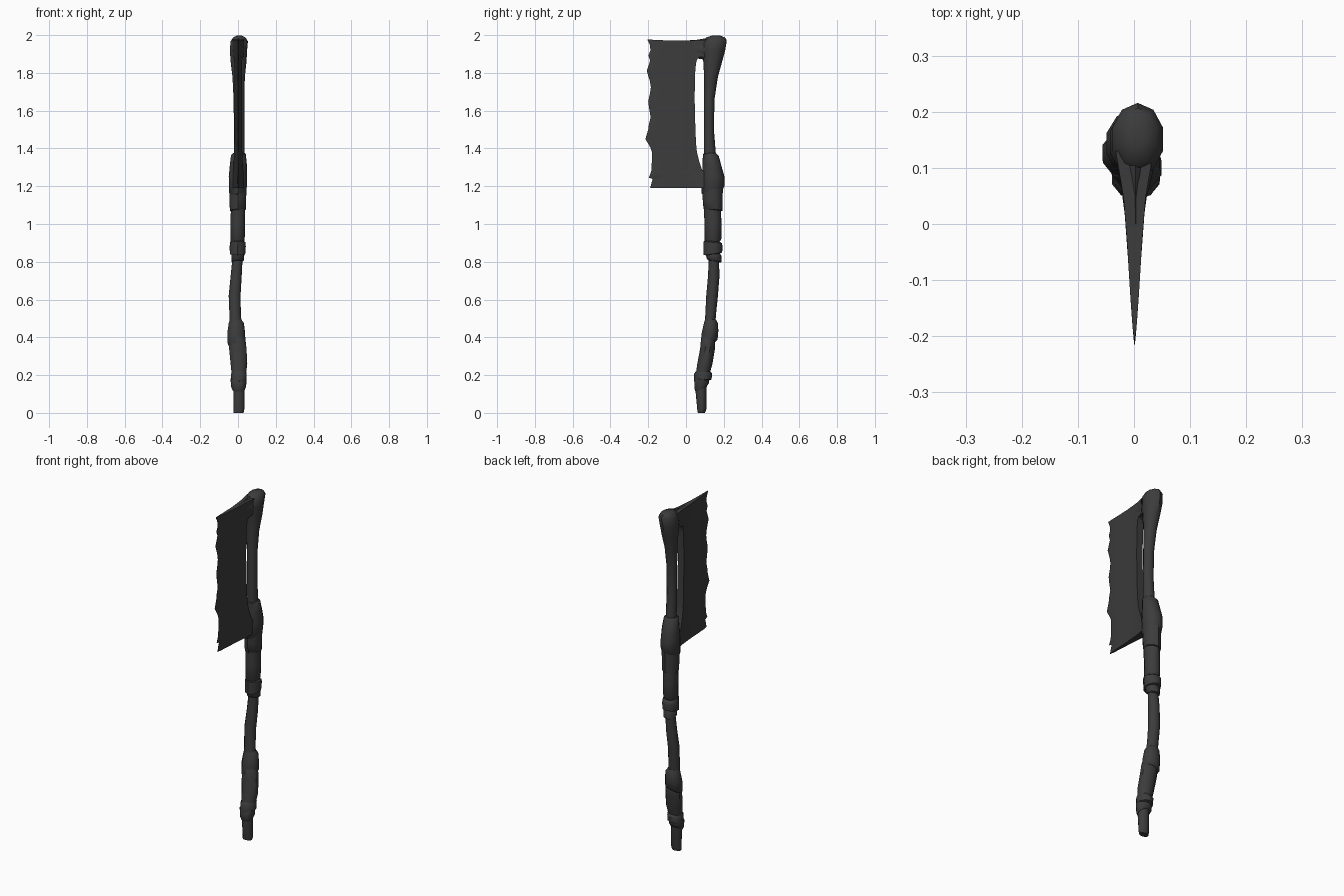
import bpy, bmesh, math

mat = bpy.data.materials.new("dark_grey")
mat.diffuse_color = (0.045, 0.045, 0.045, 1)


def finish(bm, name, angle=40):
    bmesh.ops.recalc_face_normals(bm, faces=bm.faces)
    me = bpy.data.meshes.new(name)
    bm.to_mesh(me)
    bm.free()
    ob = bpy.data.objects.new(name, me)
    bpy.context.collection.objects.link(ob)
    me.materials.append(mat)
    bpy.ops.object.select_all(action='DESELECT')
    ob.select_set(True)
    bpy.context.view_layer.objects.active = ob
    bpy.ops.object.shade_smooth_by_angle(angle=math.radians(angle))
    return ob


def loft(name, rings, n=10):
    """Rings: z, x min, x max, y min, y max, slope in y, slope in x."""
    bm = bmesh.new()
    loops = []
    for z, x0, x1, y0, y1, *tilt in rings:
        sy, sx = tilt if tilt else (0, 0)
        loop = []
        for i in range(n):
            a = 2 * math.pi * (i + 0.5) / n
            dx, dy = (x1 - x0) / 2 * math.cos(a), (y1 - y0) / 2 * math.sin(a)
            dx, dy = dx * 1.03, dy * 1.03
            loop.append(bm.verts.new(((x0 + x1) / 2 + dx, (y0 + y1) / 2 + dy,
                                      max(0, z + sy * dy + sx * dx))))
        loops.append(loop)
    for a, b in zip(loops, loops[1:]):
        for i in range(n):
            j = (i + 1) % n
            bm.faces.new((a[i], a[j], b[j], b[i]))
    bm.faces.new(loops[0][::-1])
    bm.faces.new(loops[-1])
    return finish(bm, name)


# Crooked wooden shaft with a knobbed head
loft("shaft", [
    (0.00, -.024, .030, .063, .100), (0.02, -.024, .034, .060, .107),
    (0.13, -.026, .034, .050, .108), (0.25, -.030, .036, .070, .125),
    (0.42, -.045, .025, .095, .150), (0.52, -.046, .016, .103, .158),
    (0.62, -.050, .014, .108, .168), (0.72, -.040, .020, .117, .176),
    (0.82, -.030, .025, .122, .174), (1.00, -.030, .030, .110, .175),
    (1.20, -.030, .034, .095, .180), (1.36, -.022, .036, .095, .158),
    (1.50, -.022, .034, .096, .147), (1.66, -.024, .034, .096, .150),
    (1.78, -.030, .037, .097, .168), (1.86, -.040, .046, .093, .190),
    (1.92, -.044, .049, .085, .206), (1.965, -.040, .053, .088, .214, .1, 0),
    (1.988, -.026, .040, .108, .205), (1.997, -.008, .022, .138, .180)])

# Cloth wraps on the grip
loft("pommel_wrap_lower", [
    (0.125, -.030, .036, .052, .108, .5, 0), (0.145, -.038, .044, .045, .122, .4, 0),
    (0.18, -.040, .046, .045, .120, .2, 0), (0.19, -.030, .036, .055, .110, .2, 0)])
loft("pommel_wrap_upper", [
    (0.165, -.030, .036, .052, .112, .1, .1), (0.172, -.038, .046, .044, .134, .1, .1),
    (0.208, -.038, .047, .044, .137, 0, .1), (0.222, -.032, .040, .056, .125, 0, .1)])
loft("grip_wrap_lower", [
    (0.185, -.032, .040, .050, .118), (0.26, -.040, .050, .061, .139),
    (0.34, -.048, .046, .076, .152), (0.39, -.050, .040, .082, .154, -.3, 0),
    (0.41, -.045, .030, .090, .148, -.3, 0)])
loft("grip_wrap_upper", [
    (0.365, -.050, .036, .084, .150, .2, .2), (0.38, -.056, .040, .079, .166, .2, .2),
    (0.43, -.057, .037, .085, .170, .1, .1), (0.475, -.050, .032, .096, .168),
    (0.495, -.044, .018, .102, .158)])

# Cloth wraps in the middle
loft("middle_wrap_tail", [
    (0.802, -.030, .026, .118, .178, -.2, .1), (0.808, -.036, .032, .110, .186, -.25, .1),
    (0.840, -.036, .034, .105, .186, -.2, 0), (0.85, -.030, .030, .115, .175)])
loft("middle_wrap_ring", [
    (0.838, -.034, .030, .108, .176, .1, 0), (0.842, -.044, .039, .095, .190, .15, 0),
    (0.88, -.045, .042, .095, .192, .1, 0), (0.903, -.042, .040, .094, .188, -.1, 0),
    (0.91, -.034, .030, .108, .176, -.1, 0)])
loft("middle_wrap_sleeve", [
    (0.90, -.032, .030, .108, .176, .1, .1), (0.915, -.040, .036, .099, .186, .15, .1),
    (1.00, -.041, .039, .099, .186), (1.09, -.038, .038, .096, .184)])

# Cloth wraps binding the blade to the shaft
loft("binding_wrap_lower", [
    (1.07, -.036, .036, .100, .180, -.1, .1), (1.075, -.044, .042, .094, .191, -.1, .1),
    (1.13, -.046, .044, .090, .192), (1.20, -.044, .046, .086, .194)])
loft("binding_wrap_upper", [
    (1.165, -.040, .040, .095, .190, .3, .2), (1.18, -.048, .047, .084, .201, .3, .2),
    (1.25, -.050, .049, .085, .202), (1.31, -.044, .048, .090, .188, -.2, 0),
    (1.365, -.038, .042, .090, .172, -.1, .1), (1.375, -.028, .036, .098, .158)])


# Ragged cleaver blade: z, cutting edge y, back y
def half_thickness(y):
    if y < 0.03:
        return 0.0008 + 0.016 * ((y + 0.21) / 0.24) ** 0.8
    return 0.0168 + (y - 0.03) * 0.17


rows = [(1.190, -.190, .13), (1.197, -.188, .13), (1.220, -.182, .13),
        (1.238, -.176, .13), (1.245, -.197, .13), (1.270, -.187, .115),
        (1.285, -.183, .085), (1.330, -.181, .070), (1.380, -.180, .058),
        (1.405, -.188, .055), (1.450, -.215, .052), (1.500, -.200, .050),
        (1.530, -.196, .049), (1.565, -.187, .048), (1.610, -.195, .047),
        (1.650, -.200, .046), (1.690, -.191, .046), (1.725, -.186, .047),
        (1.760, -.192, .048), (1.810, -.208, .049), (1.840, -.198, .052),
        (1.865, -.190, .056), (1.882, -.196, .066), (1.892, -.199, .13),
        (1.920, -.188, .13), (1.950, -.192, .13), (1.977, -.205, .13)]
cols = [0, 0.06, 0.25, 0.5, 0.75, 0.9, 1]
bm = bmesh.new()
sides = []
for s in (-1, 1):
    grid = []
    for z, y0, y1 in rows:
        line = []
        for c in cols:
            y = y0 + (y1 - y0) * c
            dip = -0.006 * math.sin(math.pi * c) if z > 1.96 else 0
            t = 0.0006 if c == 0 else half_thickness(y)
            line.append(bm.verts.new((s * t + 0.001, y, z + dip)))
        grid.append(line)
    sides.append(grid)
    for a, b in zip(grid, grid[1:]):
        for i in range(len(cols) - 1):
            bm.faces.new((a[i], a[i + 1], b[i + 1], b[i]))
L, R = sides
for k in (0, -1):
    for i in range(len(cols) - 1):
        bm.faces.new((L[k][i], L[k][i + 1], R[k][i + 1], R[k][i]))
    for r in range(len(rows) - 1):
        bm.faces.new((L[r][k], L[r + 1][k], R[r + 1][k], R[r][k]))
finish(bm, "blade", 35)

# Thickened neck where the top of the blade grows out of the head
bm = bmesh.new()
prev = None
for y, hx, z0, z1 in [(.0, .011, 1.90, 1.972), (.05, .020, 1.878, 1.974),
                      (.085, .029, 1.872, 1.980), (.13, .038, 1.86, 1.987)]:
    zc, hz = (z0 + z1) / 2, (z1 - z0) / 2
    ring = [bm.verts.new((hx * math.cos(a) + .003, y, zc + hz * math.sin(a)))
            for a in [2 * math.pi * i / 8 for i in range(8)]]
    if prev:
        for i in range(8):
            j = (i + 1) % 8
            bm.faces.new((prev[i], prev[j], ring[j], ring[i]))
    else:
        bm.faces.new(ring)
    prev = ring
bm.faces.new(prev)
finish(bm, "blade_neck")
